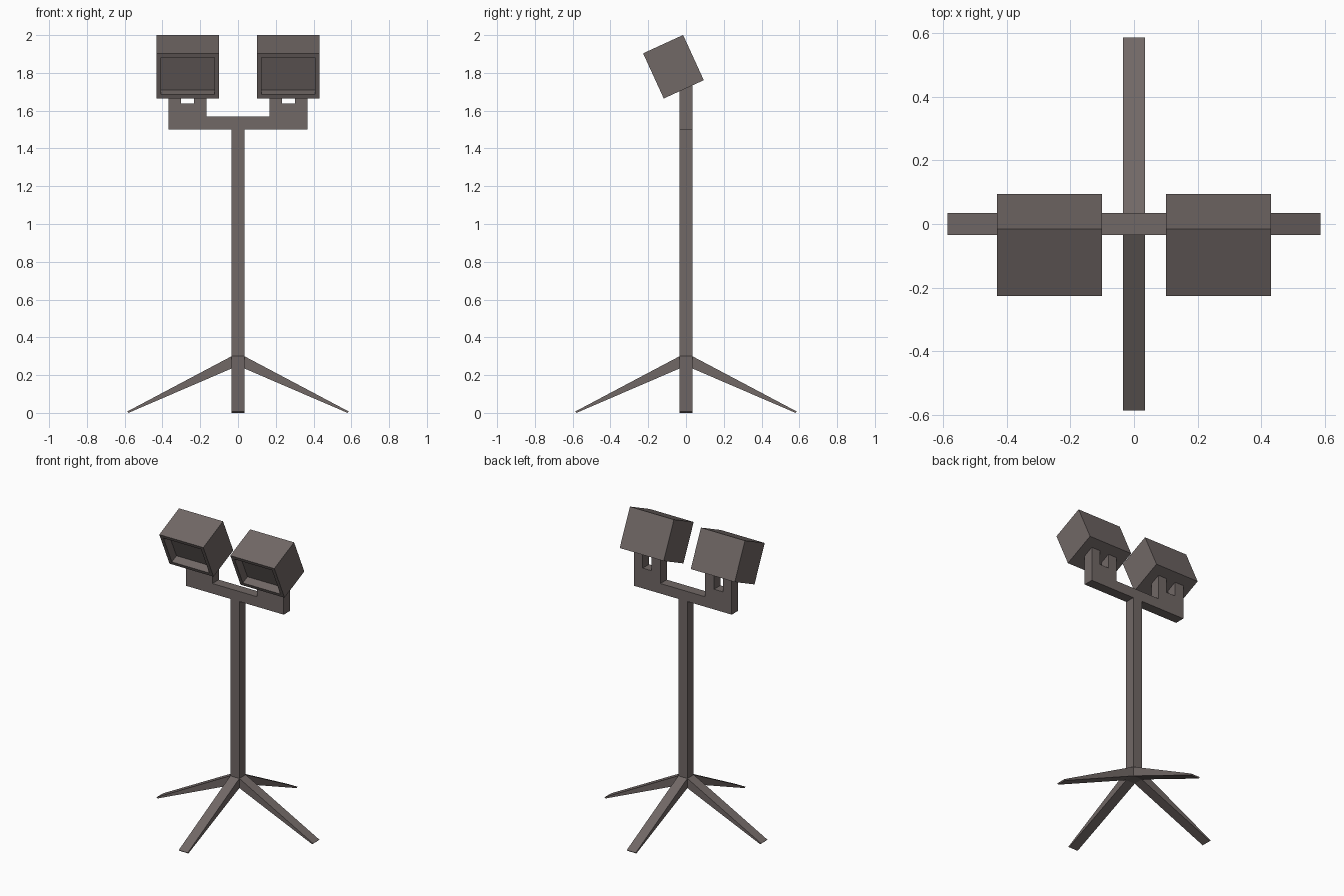
import bpy, bmesh, math
from mathutils import Matrix, Vector

if "Cube" in bpy.data.objects:
    bpy.data.objects.remove(bpy.data.objects["Cube"])

# single dark warm grey metal
metal = bpy.data.materials.new("dark warm grey")
metal.diffuse_color = (0.165, 0.138, 0.133, 1)
metal.use_nodes = True
metal.node_tree.nodes["Principled BSDF"].inputs["Base Color"].default_value = metal.diffuse_color

W = 0.034  # half thickness of the square tube


def finish(bm, name):
    bmesh.ops.recalc_face_normals(bm, faces=bm.faces[:])
    me = bpy.data.meshes.new(name)
    bm.to_mesh(me)
    bm.free()
    me.materials.append(metal)
    ob = bpy.data.objects.new(name, me)
    bpy.context.collection.objects.link(ob)
    return ob


def prism(name, profile, angle=0.0):
    """Extrude an x-z profile through the tube thickness, then turn about z."""
    bm = bmesh.new()
    face = bm.faces.new([bm.verts.new((x, -W, z)) for x, z in profile])
    ext = bmesh.ops.extrude_face_region(bm, geom=[face])
    verts = [g for g in ext["geom"] if isinstance(g, bmesh.types.BMVert)]
    bmesh.ops.translate(bm, verts=verts, vec=(0, 2 * W, 0))
    bm.transform(Matrix.Rotation(angle, 4, 'Z'))
    return finish(bm, name)


# pole
prism("pole", [(-W, 0.235), (W, 0.235), (W, 1.5), (-W, 1.5)])

# four tapered legs
for i in range(4):
    prism(f"leg_{i + 1}", [(W, 0.235), (0.58, 0), (0.587, 0.007), (W, 0.30)],
          i * math.pi / 2)

# crossbar with two forked brackets, one mirrored outline
half = [(0.367, 1.5), (0.367, 1.735), (0.301, 1.735), (0.301, 1.637),
        (0.234, 1.637), (0.234, 1.735), (0.168, 1.735), (0.168, 1.568)]
prism("forked_crossbar", half + [(-x, z) for x, z in reversed(half)])

# tilted lamp heads with a recessed front
for side, label in ((-1, "left"), (1, "right")):
    bm = bmesh.new()
    bmesh.ops.create_cube(bm, size=1)
    bmesh.ops.scale(bm, verts=bm.verts[:], vec=(0.33, 0.233, 0.263))
    front = min(bm.faces, key=lambda f: f.calc_center_median().y)
    bmesh.ops.inset_region(bm, faces=[front], thickness=0.034)
    ext = bmesh.ops.extrude_face_region(bm, geom=[front])
    verts = [g for g in ext["geom"] if isinstance(g, bmesh.types.BMVert)]
    bmesh.ops.translate(bm, verts=verts, vec=(0, 0.055, 0))
    if front.is_valid:
        bmesh.ops.delete(bm, geom=[front], context='FACES_ONLY')
    bm.transform(Matrix.Translation(Vector((side * 0.2665, -0.0665, 1.8325)))
                 @ Matrix.Rotation(math.radians(24.6), 4, 'X'))
    finish(bm, f"{label}_lamp_head")
